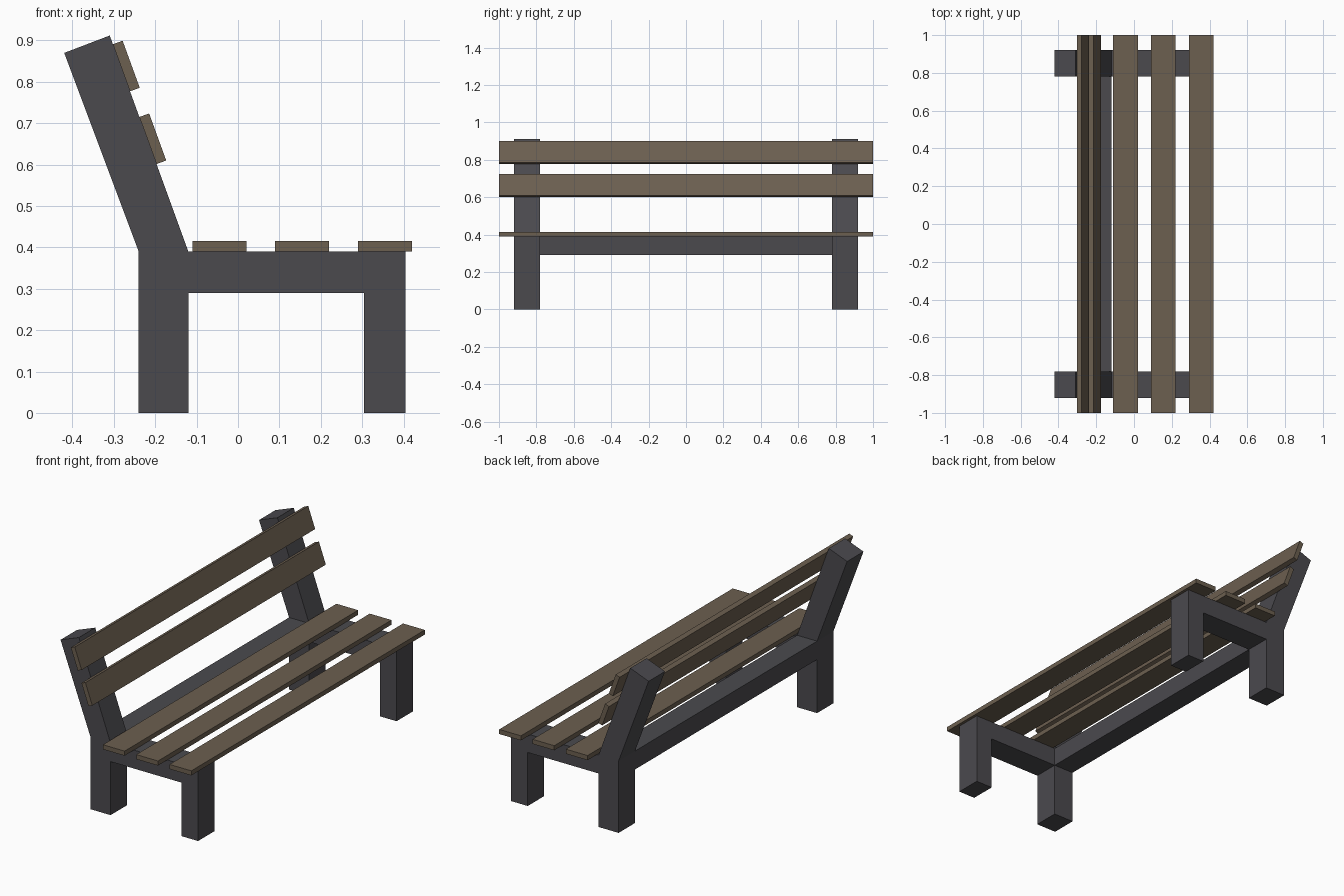
import bpy
import bmesh
from mathutils import Vector

cube = bpy.data.objects.get("Cube")
if cube:
    bpy.data.objects.remove(cube, do_unlink=True)


def make_material(name, color):
    mat = bpy.data.materials.new(name)
    mat.use_nodes = True
    mat.diffuse_color = color
    mat.node_tree.nodes["Principled BSDF"].inputs["Base Color"].default_value = color
    return mat


wood = make_material("brown wood", (0.15, 0.115, 0.08, 1))
metal = make_material("dark grey", (0.07, 0.068, 0.076, 1))


def extrude_profile(name, profile, y0, y1, mat):
    """Extrude a closed xz outline from y0 to y1."""
    bm = bmesh.new()
    face = bm.faces.new([bm.verts.new((x, y0, z)) for x, z in profile])
    new = bmesh.ops.extrude_face_region(bm, geom=[face])["geom"]
    verts = [v for v in new if isinstance(v, bmesh.types.BMVert)]
    bmesh.ops.translate(bm, vec=(0, y1 - y0, 0), verts=verts)
    bmesh.ops.recalc_face_normals(bm, faces=bm.faces)
    mesh = bpy.data.meshes.new(name)
    bm.to_mesh(mesh)
    bm.free()
    mesh.materials.append(mat)
    obj = bpy.data.objects.new(name, mesh)
    bpy.context.collection.objects.link(obj)
    return obj


def rectangle(x0, x1, z0, z1):
    return [(x0, z0), (x1, z0), (x1, z1), (x0, z1)]


# End frames: two legs, seat rail and leaning back post in one outline
bend = Vector((-0.12, 0.39))
post_top = Vector((-0.31, 0.912))
frame = [(-0.24, 0), (-0.12, 0), (-0.12, 0.29), (0.305, 0.29), (0.305, 0),
         (0.405, 0), (0.405, 0.39), bend, post_top, (-0.42, 0.87), (-0.24, 0.39)]
for side, y in (("right", -0.92), ("left", 0.78)):
    extrude_profile(f"{side}_end_frame", frame, y, y + 0.14, metal)

# Rear beam joining the end frames
extrude_profile("rear_beam", rectangle(-0.24, -0.12, 0.29, 0.39), -0.78, 0.78, metal)

# Seat slats
for i in range(3):
    x = -0.11 + 0.2 * i
    extrude_profile(f"seat_slat_{i + 1}", rectangle(x, x + 0.13, 0.39, 0.415), -1, 1, wood)

# Back slats, lying on the front of the leaning posts
along = (post_top - bend).normalized()
out = Vector((along.y, -along.x)) * 0.025
for i, start in enumerate((0.225, 0.412)):
    low = bend + along * start
    high = low + along * 0.121
    extrude_profile(f"back_slat_{i + 1}", [low, low + out, high + out, high], -1, 1, wood)
